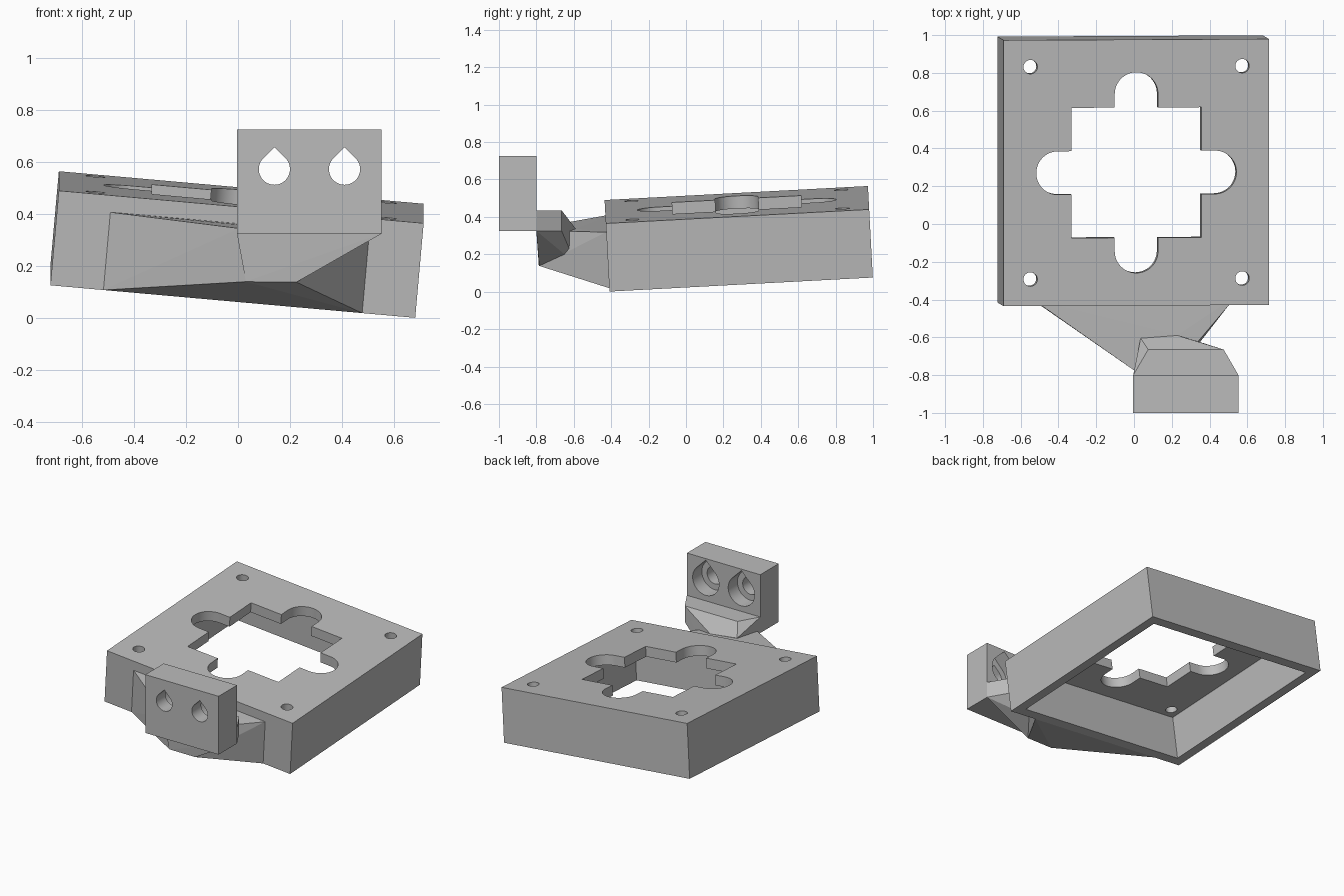
import bpy, bmesh, math
from mathutils import Matrix, Vector

if "Cube" in bpy.data.objects:
    bpy.data.objects.remove(bpy.data.objects["Cube"], do_unlink=True)

grey = bpy.data.materials.new("plain grey")
grey.use_nodes = True
colour = (0.5, 0.5, 0.5, 1)
grey.diffuse_color = colour
grey.node_tree.nodes["Principled BSDF"].inputs["Base Color"].default_value = colour


def finish(name, bm, matrix=Matrix()):
    bmesh.ops.transform(bm, matrix=matrix, verts=bm.verts)
    bmesh.ops.recalc_face_normals(bm, faces=bm.faces)
    mesh = bpy.data.meshes.new(name)
    bm.to_mesh(mesh)
    bm.free()
    mesh.materials.append(grey)
    obj = bpy.data.objects.new(name, mesh)
    bpy.context.collection.objects.link(obj)
    return obj


def prism(name, outline, low, high, matrix):
    """Outline in local xy, extruded from low to high."""
    bm = bmesh.new()
    face = bm.faces.new([bm.verts.new((x, y, low)) for x, y in outline])
    side = bmesh.ops.extrude_face_region(bm, geom=[face])["geom"]
    moved = [v for v in side if isinstance(v, bmesh.types.BMVert)]
    bmesh.ops.translate(bm, verts=moved, vec=(0, 0, high - low))
    return finish(name, bm, matrix)


def hull(name, points):
    bm = bmesh.new()
    for p in points:
        bm.verts.new(p)
    out = bmesh.ops.convex_hull(bm, input=bm.verts)
    bmesh.ops.delete(bm, geom=out["geom_interior"], context='VERTS')
    bmesh.ops.dissolve_limit(bm, angle_limit=math.radians(1),
                             verts=bm.verts, edges=bm.edges)
    return finish(name, bm)


def carve(obj, cutters):
    for c in cutters:
        mod = obj.modifiers.new("cut", 'BOOLEAN')
        mod.operation, mod.solver, mod.object = 'DIFFERENCE', 'EXACT', c
    graph = bpy.context.evaluated_depsgraph_get()
    mesh = bpy.data.meshes.new_from_object(obj.evaluated_get(graph))
    obj.modifiers.clear()
    obj.data = mesh
    for c in cutters:
        bpy.data.objects.remove(c, do_unlink=True)
    bpy.ops.object.select_all(action='DESELECT')
    bpy.context.view_layer.objects.active = obj
    obj.select_set(True)
    bpy.ops.object.shade_smooth_by_angle(angle=math.radians(30))


def rect(x0, x1, y0, y1):
    return [(x0, y0), (x1, y0), (x1, y1), (x0, y1)]


def arc(cx, cy, r, start, end, n):
    angles = [math.radians(start + (end - start) * i / n) for i in range(n + 1)]
    return [(cx + r * math.cos(a), cy + r * math.sin(a)) for a in angles]


# Tilted hollow housing, local origin at the middle of its top face
tilt = (Matrix.Translation((0.0125, 0.272, 0.465))
        @ Matrix.Rotation(math.radians(3.05), 4, 'X')
        @ Matrix.Rotation(math.radians(5.1), 4, 'Y'))
HALF, DEEP, WALL = 0.705, 0.366, 0.068
housing = prism("housing", rect(-HALF, HALF, -HALF, HALF), -DEEP, 0, tilt)
inner = HALF - WALL
cuts = [prism("cavity_cutter", rect(-inner, inner, -inner, inner), -0.5, -WALL, tilt)]

# Square window with a rounded lobe on each side
window = []
for k in range(4):
    turn = Matrix.Rotation(math.radians(90 * k), 2)
    side = [(0.345, -0.345), (0.345, -0.115)]
    side += arc(0.417, 0, 0.115, -90, 90, 24) + [(0.345, 0.115)]
    window += [tuple(turn @ Vector(p)) for p in side]
cuts.append(prism("window_cutter", window, -0.1, 0.1, tilt))

# Corner screw holes
for sx in (-1, 1):
    for sy in (-1, 1):
        ring = arc(sx * 0.563, sy * 0.563, 0.037, 0, 360, 32)[:-1]
        cuts.append(prism("screw_cutter", ring, -0.1, 0.1, tilt))
carve(housing, cuts)

# Upright mounting plate with countersunk teardrop holes
upright = Matrix.Rotation(math.radians(90), 4, 'X')
plate = prism("mounting_plate", rect(-0.004, 0.553, 0.325, 0.725), 0.8, 1.0, upright)


def teardrop(cx, cz, r):
    return arc(cx, cz, r, 135, 405, 36) + [(cx, cz + r * math.sqrt(2))]


cuts = []
for cx in (0.14, 0.41):
    cuts.append(prism("bolt_cutter", teardrop(cx, 0.573, 0.06), 0.7, 1.1, upright))
    cuts.append(prism("head_cutter", teardrop(cx, 0.573, 0.1), 0.7, 0.9, upright))
carve(plate, cuts)

# Knuckle block shared by the arm and the bracket neck
knuckle = [(0.035, -0.605, 0.354), (0.23, -0.59, 0.337),
           (0.005, -0.778, 0.345), (0.21, -0.775, 0.327),
           (0.03, -0.787, 0.14), (0.225, -0.785, 0.138),
           (0.05, -0.6, 0.16), (0.24, -0.59, 0.15)]

# Arm flaring from the knuckle to the housing front
pad = [tilt @ Vector((x, y, z)) for x in (-0.5, 0.5)
       for y in (-HALF, -HALF + 0.02) for z in (-DEEP, -0.065)]
hull("arm", knuckle + pad)

# Neck from the knuckle up to the mounting plate
step = [(x, y, z) for z in (0.325, 0.435)
        for x, y in ((-0.004, -0.8), (0.553, -0.8), (0.075, -0.665), (0.475, -0.665))]
hull("neck", knuckle + step)
